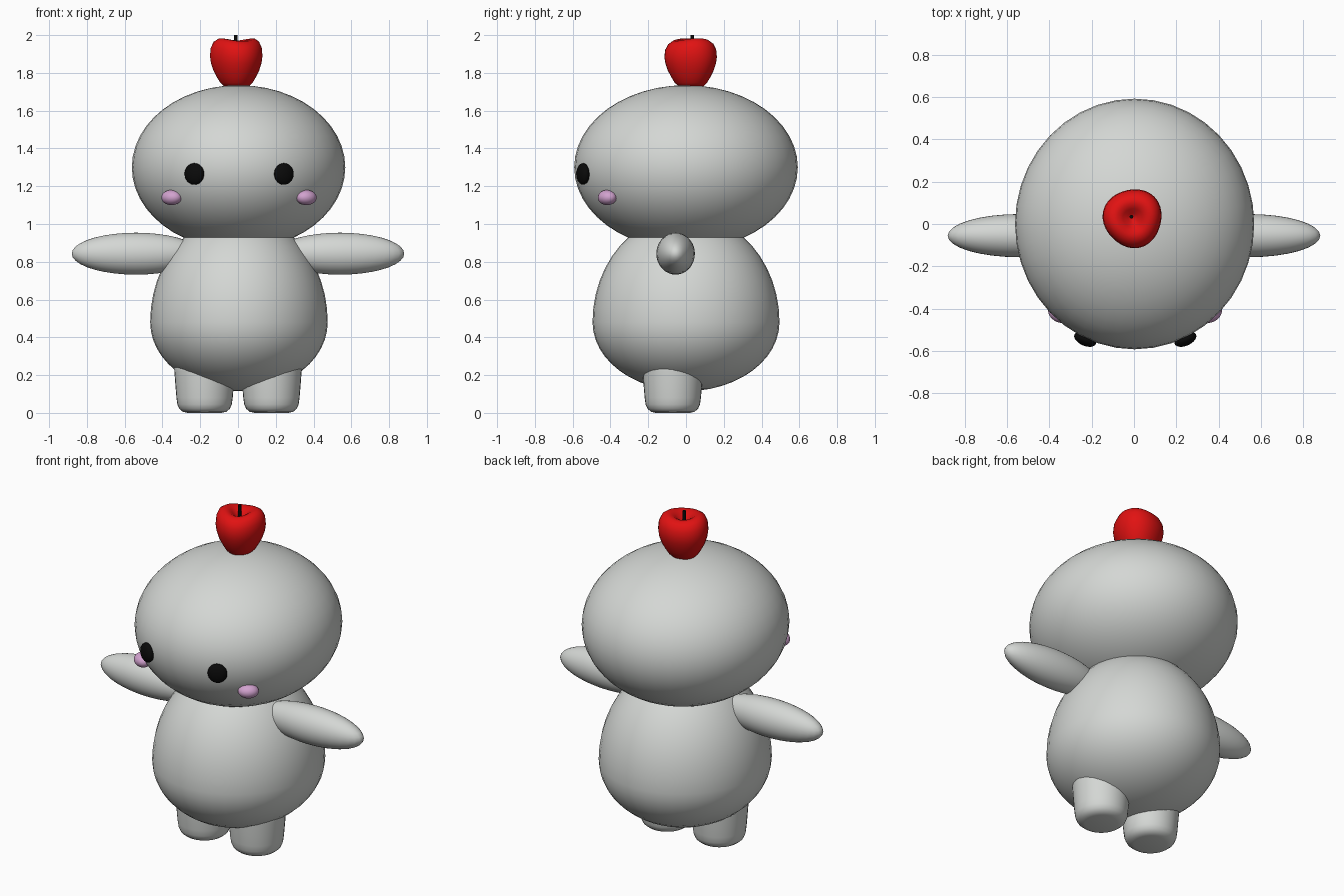
import bpy, bmesh, math
from mathutils import Matrix, Vector

if "Cube" in bpy.data.objects:
    bpy.data.objects.remove(bpy.data.objects["Cube"])


def material(name, rgb):
    m = bpy.data.materials.new(name)
    m.diffuse_color = (*rgb, 1)
    m.use_nodes = True
    m.node_tree.nodes["Principled BSDF"].inputs["Base Color"].default_value = m.diffuse_color
    return m


GREY = material("soft grey", (0.66, 0.68, 0.66))
BLACK = material("black", (0.003, 0.003, 0.003))
PINK = material("blush pink", (0.64, 0.36, 0.62))
RED = material("apple red", (0.75, 0.006, 0.006))


def finish(name, bm, mat):
    bmesh.ops.recalc_face_normals(bm, faces=bm.faces[:])
    me = bpy.data.meshes.new(name)
    bm.to_mesh(me)
    bm.free()
    me.materials.append(mat)
    for p in me.polygons:
        p.use_smooth = True
    ob = bpy.data.objects.new(name, me)
    bpy.context.collection.objects.link(ob)
    return ob


def ellipsoid(name, mat, loc, radii, turn=0.0, axis='Z', seg=32, rings=18, up=None):
    """Sphere scaled to radii; 'up' gives a taller upper half."""
    bm = bmesh.new()
    bmesh.ops.create_uvsphere(bm, u_segments=seg, v_segments=rings, radius=1)
    for v in bm.verts:
        rz = up if up and v.co.z > 0 else radii[2]
        v.co = Vector((v.co.x * radii[0], v.co.y * radii[1], v.co.z * rz))
    bm.transform(Matrix.Translation(loc) @ Matrix.Rotation(turn, 4, axis))
    return finish(name, bm, mat)


def lathe(name, mat, profile, loc, seg=32, shape=None):
    """Revolve (radius, z) points; 'shape' may adjust each point by angle."""
    bm = bmesh.new()
    rings = []
    for r, z in profile:
        ring = []
        for i in range(seg):
            a = 2 * math.pi * i / seg
            rr, zz = shape(r, z, a) if shape else (r, z)
            ring.append(bm.verts.new((loc[0] + rr * math.cos(a),
                                      loc[1] + rr * math.sin(a), loc[2] + zz)))
        rings.append(ring)
    for lo, hi in zip(rings, rings[1:]):
        for i in range(seg):
            j = (i + 1) % seg
            bm.faces.new((lo[i], lo[j], hi[j], hi[i]))
    bm.faces.new(rings[0])
    bm.faces.new(rings[-1])
    return finish(name, bm, mat)


# Head and egg-shaped body
ellipsoid("head", GREY, (0.003, 0, 1.30), (0.565, 0.592, 0.435), seg=40, rings=24)
ellipsoid("body", GREY, (0.005, 0, 0.48), (0.47, 0.495, 0.365), up=0.572, seg=40, rings=24)

# Leg profile: flat sole, rounded edge, slightly flared upwards
leg = [(0.09, 0.0), (0.115, 0.006), (0.134, 0.022), (0.144, 0.045),
       (0.149, 0.08), (0.154, 0.14), (0.160, 0.22), (0.163, 0.30)]

for side, label in ((-1, "left"), (1, "right")):
    # Arms, legs
    ellipsoid(label + "_arm", GREY, (side * 0.54, -0.055, 0.843),
              (0.34, 0.102, 0.111), turn=0)
    lathe(label + "_leg", GREY, leg, (side * 0.177, -0.07, 0))
    # Eyes and cheeks turned to follow the face
    ellipsoid(label + "_eye", BLACK, (0.006 + side * 0.237, -0.545, 1.265),
              (0.055, 0.03, 0.057), turn=side * math.radians(24))
    ellipsoid(label + "_cheek", PINK, (0.005 + side * 0.357, -0.417, 1.14),
              (0.058, 0.046, 0.04), turn=side * math.radians(35))


# Apple with gentle lobes and a dimple on top
def lobes(r, z, a):
    k = r / 0.14
    top = max(0.0, (z - 0.12) / 0.14)
    return (r * (1 + 0.035 * math.cos(3 * (a - math.radians(45)))),
            z + 0.012 * k * top * math.cos(2 * (a - math.radians(20))))


apple = [(0.03, 0.0), (0.065, 0.006), (0.085, 0.025), (0.103, 0.055), (0.121, 0.09),
         (0.134, 0.13), (0.139, 0.165), (0.135, 0.205), (0.120, 0.236), (0.095, 0.253),
         (0.070, 0.253), (0.045, 0.238), (0.022, 0.215), (0.004, 0.205)]
lathe("apple", RED, apple, (-0.006, 0.028, 1.722), shape=lobes)

# Apple stem
stem = lathe("apple_stem", BLACK, [(0.009, 0), (0.009, 0.09)], (-0.012, 0.034, 1.91), seg=12)
for p in stem.data.polygons:
    p.use_smooth = len(p.vertices) == 4
